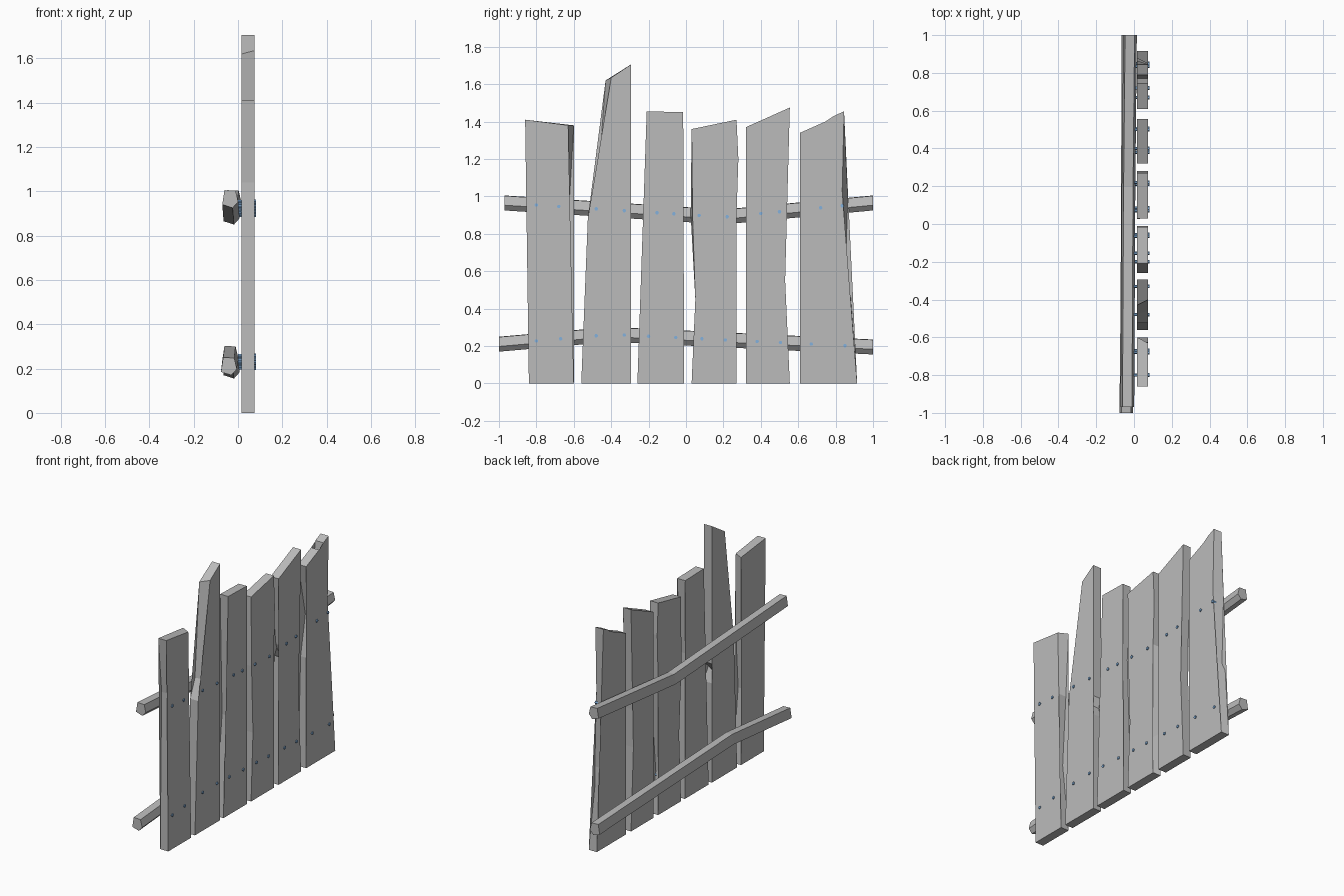
import bpy
import bmesh
from mathutils import Matrix, Vector

default_cube = bpy.data.objects.get("Cube")
if default_cube:
    bpy.data.objects.remove(default_cube, do_unlink=True)


def make_material(name, colour):
    material = bpy.data.materials.new(name)
    material.use_nodes = True
    material.diffuse_color = colour
    material.node_tree.nodes["Principled BSDF"].inputs["Base Color"].default_value = colour
    return material


wood = make_material("weathered grey wood", (0.5, 0.5, 0.5, 1))
steel = make_material("blue steel", (0.23, 0.44, 0.72, 1))
FRONT, BACK = 0.075, 0.016


def finish(bm, name, material):
    """Turn a bmesh into a flat-shaded object of one material."""
    bmesh.ops.recalc_face_normals(bm, faces=bm.faces)
    mesh = bpy.data.meshes.new(name)
    bm.to_mesh(mesh)
    bm.free()
    mesh.materials.append(material)
    part = bpy.data.objects.new(name, mesh)
    bpy.context.collection.objects.link(part)
    return part


def loft(name, rings, material):
    """Join matching rings of points with side faces and cap both ends."""
    bm = bmesh.new()
    loops = [[bm.verts.new(point) for point in ring] for ring in rings]
    count = len(loops[0])
    for first, second in zip(loops, loops[1:]):
        for i in range(count):
            j = (i + 1) % count
            bm.faces.new((first[i], first[j], second[j], second[i]))
    caps = [bm.faces.new(loops[0]), bm.faces.new(loops[-1])]
    bmesh.ops.triangulate(bm, faces=caps, ngon_method='EAR_CLIP')
    return finish(bm, name, material)


def plank(name, outline, worn=None):
    """Upright board; worn replaces front outline points to make sloped chips."""
    worn = worn or {}
    back = [(BACK, y, z) for y, z in outline]
    front = [(FRONT, *worn.get(i, point)) for i, point in enumerate(outline)]
    return loft(name, [back, front], wood)


# Six uneven boards, outlined from the bottom upward on one side and down the other
plank("first_plank",
      [(-.84, 0), (-.6, 0), (-.655, .48), (-.625, .95), (-.6, 1.38),
       (-.86, 1.41), (-.825, 1.04)],
      worn={4: (-.63, 1.38)})
plank("second_plank",
      [(-.56, 0), (-.295, 0), (-.295, .66), (-.315, .73), (-.295, .79),
       (-.295, 1.705), (-.43, 1.62), (-.475, 1), (-.525, .88)],
      worn={3: (-.35, .76), 6: (-.4, 1.635), 7: (-.46, 1)})
plank("third_plank",
      [(-.26, 0), (-.01, 0), (-.045, .95), (-.015, 1.45), (-.21, 1.455),
       (-.19, .65)])
plank("fourth_plank",
      [(.03, 0), (.27, 0), (.25, .3), (.27, .9), (.28, 1.2), (.27, 1.41),
       (.03, 1.36), (.025, .9), (.05, .45)],
      worn={2: (.21, .25), 7: (.035, .9)})
plank("fifth_plank",
      [(.32, 0), (.555, 0), (.53, .55), (.53, .8), (.555, 1.475), (.32, 1.37),
       (.375, .9), (.385, .87), (.36, .83)],
      worn={7: (.48, .63)})
plank("sixth_plank",
      [(.61, 0), (.915, 0), (.88, .47), (.85, .53), (.865, 1), (.845, 1.455),
       (.79, 1.43), (.77, 1.28), (.745, 1.4), (.61, 1.34), (.685, .98),
       (.635, .72)],
      worn={2: (.85, .4), 4: (.835, 1.03)})

# Two bent rails running behind the boards
RAIL_PROFILE = [(-.025, .04), (.025, .038), (.037, -.012), (.012, -.04), (-.035, -.025)]


def rail(name, path):
    rings = [[(x + dx, y, z + dz) for dx, dz in RAIL_PROFILE] for x, y, z in path]
    return loft(name, rings, wood)


upper_path = [(-.036, -.97, .965), (-.03, .2, .89), (-.022, 1, .965)]
lower_path = [(-.042, -1, .21), (-.036, -.4, .262), (-.03, 1, .195)]
rail("upper_rail", upper_path)
rail("lower_rail", lower_path)


def height_on(path, y):
    """Height of a rail's centre line at a given position along the fence."""
    start, bend, end = path
    a, b = (start, bend) if y < bend[1] else (bend, end)
    return Vector(a).lerp(Vector(b), (y - a[1]) / (b[1] - a[1])).z


def nails(name, path, positions):
    """A row of small six-sided nails driven through the boards."""
    bm = bmesh.new()
    length = FRONT + 0.006
    for y in positions:
        place = Matrix.Translation((length / 2, y, height_on(path, y)))
        turn = Matrix.Rotation(1.5708, 4, 'Y')
        bmesh.ops.create_cone(bm, cap_ends=True, segments=6, radius1=.008,
                              radius2=.01, depth=length, matrix=place @ turn)
    return finish(bm, name, steel)


# Two nails per board on each rail
nails("upper_nails", upper_path,
      [-.8, -.68, -.48, -.33, -.155, -.065, .07, .22, .4, .5, .72, .835])
nails("lower_nails", lower_path,
      [-.8, -.67, -.48, -.33, -.2, -.055, .085, .21, .38, .505, .67, .85])
